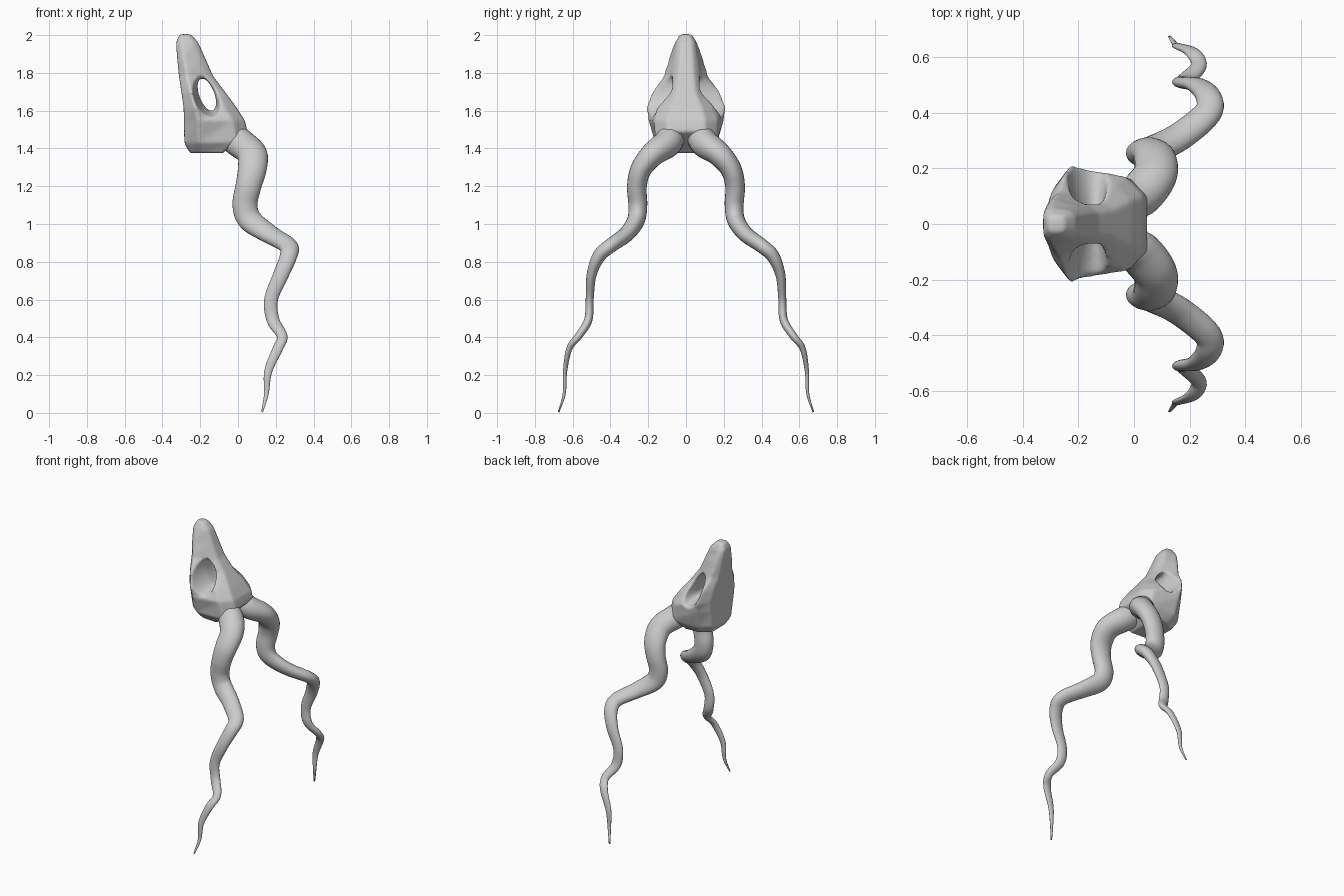
import bpy
import bmesh
import math
from mathutils import Vector

cube = bpy.data.objects.get("Cube")
if cube:
    bpy.data.objects.remove(cube, do_unlink=True)

# One plain bone grey for every part
bone = bpy.data.materials.new("bone_grey")
bone.use_nodes = True
bone.diffuse_color = (0.6, 0.6, 0.6, 1)
bone.node_tree.nodes["Principled BSDF"].inputs["Base Color"].default_value = (0.6, 0.6, 0.6, 1)


def loft(name, rings, cut=None):
    """Skin a closed tube through equal-length rings of points."""
    bm = bmesh.new()
    loops = [[bm.verts.new(point) for point in ring] for ring in rings]
    count = len(loops[0])
    for upper, lower in zip(loops, loops[1:]):
        for i in range(count):
            j = (i + 1) % count
            bm.faces.new((upper[i], upper[j], lower[j], lower[i]))
    bm.faces.new(loops[0])
    bm.faces.new(loops[-1])
    if cut:
        geometry = bm.verts[:] + bm.edges[:] + bm.faces[:]
        bmesh.ops.bisect_plane(bm, geom=geometry, plane_co=cut[0], plane_no=cut[1], clear_outer=True)
        bmesh.ops.holes_fill(bm, edges=[e for e in bm.edges if e.is_boundary])
    bmesh.ops.recalc_face_normals(bm, faces=bm.faces[:])
    for face in bm.faces:
        face.smooth = True
    mesh = bpy.data.meshes.new(name)
    bm.to_mesh(mesh)
    bm.free()
    mesh.materials.append(bone)
    obj = bpy.data.objects.new(name, mesh)
    bpy.context.collection.objects.link(obj)
    return obj


def skull_ring(z, back, front, wide_back, wide_front):
    """Eight-sided slice: flat rear, broad cheeks, narrower brow."""
    depth = front - back
    half = [(back, 0.62 * wide_back), (back + 0.22 * depth, wide_back),
            (front - 0.2 * depth, wide_front), (front, 0.6 * wide_front)]
    return [(x, y, z) for x, y in half] + [(x, -y, z) for x, y in reversed(half)]


def smooth_path(points, steps):
    """Catmull-Rom interpolation through tuples of any length."""
    points = [Vector(p) for p in points]
    padded = [2 * points[0] - points[1]] + points + [2 * points[-1] - points[-2]]
    result = []
    for a, b, c, d in zip(padded, padded[1:], padded[2:], padded[3:]):
        for step in range(steps):
            t = step / steps
            result.append(0.5 * (2 * b + (c - a) * t + (2 * a - 5 * b + 4 * c - d) * t ** 2
                                 + (3 * b - a - 3 * c + d) * t ** 3))
    return result + [points[-1]]


# Skull: slices from muzzle tip to base, cut on a slant where the horns join
skull_profile = [
    (2.005, -0.31, -0.25, 0.03, 0.03),
    (1.96, -0.328, -0.21, 0.06, 0.05),
    (1.88, -0.322, -0.175, 0.09, 0.06),
    (1.78, -0.312, -0.13, 0.12, 0.07),
    (1.7, -0.3, -0.07, 0.18, 0.085),
    (1.62, -0.288, -0.01, 0.213, 0.14),
    (1.55, -0.286, 0.035, 0.2, 0.17),
    (1.43, -0.284, 0.065, 0.165, 0.16),
    (1.375, -0.255, 0.065, 0.12, 0.13),
]
skull = loft("skull", [skull_ring(*row) for row in skull_profile],
             cut=((-0.08, 0, 1.375), (0.66, 0, -0.75)))

# Eye sockets: one flared, tilted opening running right through
long_axis = Vector((-0.35, 0, 0.94))
short_axis = Vector((0.94, 0, 0.35))
socket_rings = []
for y, tall, broad in [(-0.25, 0.14, 0.085), (-0.13, 0.11, 0.06), (-0.05, 0.092, 0.04),
                       (0.05, 0.092, 0.04), (0.13, 0.11, 0.06), (0.25, 0.14, 0.085)]:
    centre = Vector((-0.165, y, 1.685))
    angles = [math.tau * i / 24 for i in range(24)]
    socket_rings.append([centre + long_axis * tall * math.cos(a) + short_axis * broad * math.sin(a)
                         for a in angles])
cutter = loft("socket_cutter", socket_rings)
cutter.hide_render = True
cutter.hide_set(True)
cutter.display_type = 'WIRE'

hole = skull.modifiers.new("eye_sockets", 'BOOLEAN')
hole.operation = 'DIFFERENCE'
hole.solver = 'EXACT'
hole.object = cutter
remesh = skull.modifiers.new("even_surface", 'REMESH')
remesh.mode = 'VOXEL'
remesh.voxel_size = 0.009
remesh.use_smooth_shade = True
soften = skull.modifiers.new("soften", 'SMOOTH')
soften.factor = 0.5
soften.iterations = 9

# Horns: a tapering corkscrew, x y z then broad and thin radius
horn_path = [
    (-0.05, 0.075, 1.47, 0.075, 0.075),
    (0.015, 0.1, 1.425, 0.082, 0.075),
    (0.075, 0.175, 1.37, 0.08, 0.065),
    (0.075, 0.238, 1.29, 0.076, 0.056),
    (0.055, 0.26, 1.2, 0.068, 0.052),
    (0.037, 0.255, 1.1, 0.066, 0.05),
    (0.065, 0.265, 1.02, 0.064, 0.047),
    (0.165, 0.315, 0.947, 0.056, 0.042),
    (0.265, 0.4, 0.885, 0.051, 0.038),
    (0.267, 0.46, 0.83, 0.046, 0.035),
    (0.227, 0.5, 0.73, 0.041, 0.026),
    (0.175, 0.51, 0.6, 0.036, 0.021),
    (0.186, 0.518, 0.49, 0.034, 0.022),
    (0.234, 0.57, 0.405, 0.028, 0.02),
    (0.21, 0.618, 0.34, 0.027, 0.016),
    (0.16, 0.64, 0.22, 0.021, 0.011),
    (0.15, 0.645, 0.1, 0.012, 0.008),
    (0.128, 0.674, 0.005, 0.005, 0.004),
]
path = smooth_path(horn_path, 6)
horn_rings = []
for i, sample in enumerate(path):
    centre = Vector(sample[:3])
    ahead, behind = path[min(i + 1, len(path) - 1)], path[max(i - 1, 0)]
    tangent = (Vector(ahead[:3]) - Vector(behind[:3])).normalized()
    broad = Vector((1, 0, 0))
    broad = (broad - tangent * broad.dot(tangent)).normalized()
    thin = tangent.cross(broad)
    ring = []
    for k in range(24):
        angle = math.tau * k / 24
        ring.append(centre + broad * sample[3] * math.cos(angle) + thin * sample[4] * math.sin(angle))
    horn_rings.append(ring)
horns = loft("horns", horn_rings)
mirror = horns.modifiers.new("both_sides", 'MIRROR')
mirror.use_axis = (False, True, False)
mirror.use_mirror_merge = False
